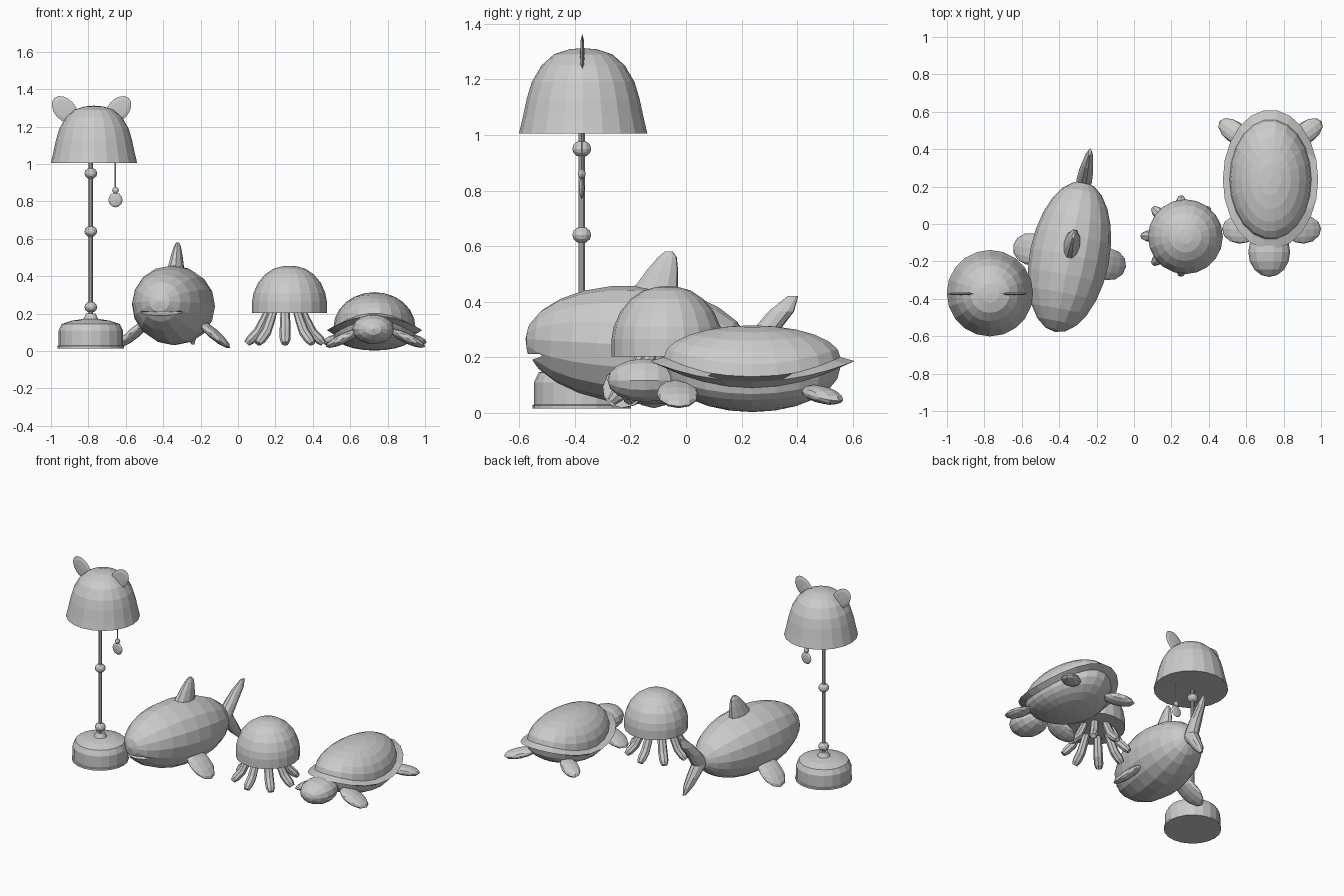
import bpy, bmesh
from math import sin, cos, pi, radians
from mathutils import Matrix, Vector, Euler

if "Cube" in bpy.data.objects:
    bpy.data.objects.remove(bpy.data.objects["Cube"])


def make(name, verts, faces, mat=Matrix()):
    me = bpy.data.meshes.new(name)
    me.from_pydata([mat @ Vector(v) for v in verts], [], faces)
    bm = bmesh.new()
    bm.from_mesh(me)
    bmesh.ops.remove_doubles(bm, verts=bm.verts, dist=1e-5)
    bmesh.ops.recalc_face_normals(bm, faces=bm.faces)
    bm.to_mesh(me)
    bm.free()
    ob = bpy.data.objects.new(name, me)
    bpy.context.collection.objects.link(ob)
    return ob


def skin(name, rings, mat=Matrix()):
    """Join equal-length rings of points and cap both ends."""
    n = len(rings[0])
    verts = [p for r in rings for p in r]
    faces = [(k * n + i, k * n + (i + 1) % n, (k + 1) * n + (i + 1) % n, (k + 1) * n + i)
             for k in range(len(rings) - 1) for i in range(n)]
    faces += [tuple(range(n)), tuple(range(len(verts) - n, len(verts)))]
    return make(name, verts, faces, mat)


def lathe(name, profile, x, y, n=20):
    return skin(name, [[(x + max(r, .002) * cos(2 * pi * i / n), y + max(r, .002) * sin(2 * pi * i / n), z)
                        for i in range(n)] for r, z in profile])


def ellipsoid(name, loc, size, rot=(0, 0, 0), mat=Matrix(), n=14, m=8):
    """Low-poly ellipsoid with its poles along local y."""
    rings = [[(max(sin(pi * k / m), .003) * cos(2 * pi * i / n), -cos(pi * k / m),
               max(sin(pi * k / m), .003) * sin(2 * pi * i / n)) for i in range(n)] for k in range(m + 1)]
    e = Euler([radians(a) for a in rot])
    return skin(name, rings, mat @ Matrix.LocRotScale(Vector(loc), e, Vector(size)))


def fin(name, stations, mat, n=10):
    """Fin from (z, y front, y back, half thickness) stations."""
    return skin(name, [[(t * cos(2 * pi * i / n), (a + b) / 2 + (b - a) / 2 * sin(2 * pi * i / n), z)
                        for i in range(n)] for z, a, b, t in stations], mat)


# --- floor lamp ---
LX, LY = -.787, -.375
lathe("lamp_base", [(0, .015), (.178, .015), (.178, .027), (.172, .03), (.172, .11), (.155, .145),
                    (.1, .163), (.04, .172), (.025, .2), (0, .2)], LX, LY)
lathe("lamp_pole", [(.012, .18), (.012, 1.02)], LX, LY, 10)
for i, z in enumerate((.235, .64, .95)):
    ellipsoid(f"pole_bead_{i}", (LX, LY, z), (.034, .034, .03), n=12, m=6)
lathe("lamp_shade", [(0, 1.008), (.231, 1.005), (.218, 1.06), (.203, 1.13), (.185, 1.19), (.15, 1.25),
                     (.105, 1.29), (.05, 1.308), (0, 1.312)], -.77, -.37)
for s, label in ((-1, "left"), (1, "right")):
    ellipsoid(f"shade_ear_{label}", (-.783 + s * .142, LY + .002, 1.29), (.057, .008, .085), (0, s * 42, 0), n=16, m=4)
lathe("pull_cord", [(.004, .86), (.004, 1.02)], -.655, LY, 6)
ellipsoid("cord_bead", (-.655, LY, .86), (.018, .014, .018), n=10, m=6)
ellipsoid("cord_pendant", (-.655, LY, .808), (.038, .01, .04), n=12, m=4)

# --- shark: built in its own frame, turned on the floor ---
W = Matrix.Translation((-.345, -.175, .245)) @ Matrix.Rotation(radians(-11), 4, 'Z')
body = ellipsoid("shark_body", (0, 0, 0), (.213, .41, .213), (-3, 0, 0), W, 16, 12)
cutter = ellipsoid("mouth_cutter", (0, -.40, -.045), (.145, .12, .012), (6, 0, 0), W)
cutter.hide_render = True
cutter.hide_set(True)
mod = body.modifiers.new("mouth", 'BOOLEAN')
mod.object, mod.operation, mod.solver = cutter, 'DIFFERENCE', 'EXACT'
fin("shark_dorsal_fin", [(.14, -.08, .15, .05), (.21, -.01, .15, .042), (.27, .035, .15, .03),
                         (.315, .075, .145, .018), (.335, .1, .13, .008)], W)
fin("shark_tail", [(-.21, .53, .56, .008), (-.16, .47, .55, .028), (-.10, .42, .515, .038),
                   (-.03, .35, .475, .042), (.05, .42, .52, .038), (.12, .48, .575, .026),
                   (.175, .55, .59, .008)], W)
for s, label in ((-1, "left"), (1, "right")):
    ellipsoid(f"shark_side_fin_{label}", (s * .215, 0, -.15), (.12, .085, .028), (0, s * 40, s * 3), W, 12, 6)

# --- jellyfish ---
JX, JY = .275, -.068
lathe("jellyfish_bell", [(0, .203), (.2, .203), (.2, .265), (.192, .31), (.168, .365), (.13, .41),
                         (.085, .44), (.04, .453), (0, .456)], JX, JY)
path = [(.09, .215, .022), (.115, .16, .025), (.145, .1, .027), (.185, .06, .026), (.205, .04, .017)]
for k in range(8):
    a = k * pi / 4
    out, side = Vector((cos(a), sin(a), 0)), Vector((-sin(a), cos(a), 0))
    nrm = out * .75 + Vector((0, 0, .65))
    skin(f"jellyfish_tentacle_{k}",
         [[Vector((.252, JY + .004, z)) + out * r + side * w * 1.1 * cos(i * pi / 4) + nrm * w * sin(i * pi / 4)
           for i in range(8)] for r, z, w in path])

# --- turtle: domed shell and belly share a saddle-shaped rim ---
TX, TY = .73, .238


def half_shell(name, top, lift, n=22):
    rings = []
    for s, h in [(1, None)] + [(.86 * cos(i * pi / 12), sin(i * pi / 12)) for i in range(7)]:
        ring, s = [], max(s, .004)
        for i in range(n):
            a = 2 * pi * i / n
            rim = .15 - .038 * cos(2 * a)
            z = rim if h is None else (rim + lift) * (1 - h) + top * h
            ring.append((TX + .255 * s * cos(a), TY + .373 * s * sin(a), z))
        rings.append(ring)
    return skin(name, rings)


half_shell("turtle_shell", .315, .014)
half_shell("turtle_belly", .003, -.022)
ellipsoid("turtle_head", (.723, -.15, .117), (.112, .133, .08), n=14, m=8)
for s, label in ((-1, "left"), (1, "right")):
    ellipsoid(f"turtle_front_flipper_{label}", (.735 + s * .17, -.03, .068), (.105, .075, .028),
              (0, s * 25, s * 3), n=12, m=6)
    ellipsoid(f"turtle_back_flipper_{label}", (.73 + s * .19, .49, .065), (.105, .058, .03),
              (0, s * 12, s * 36), n=12, m=6)
